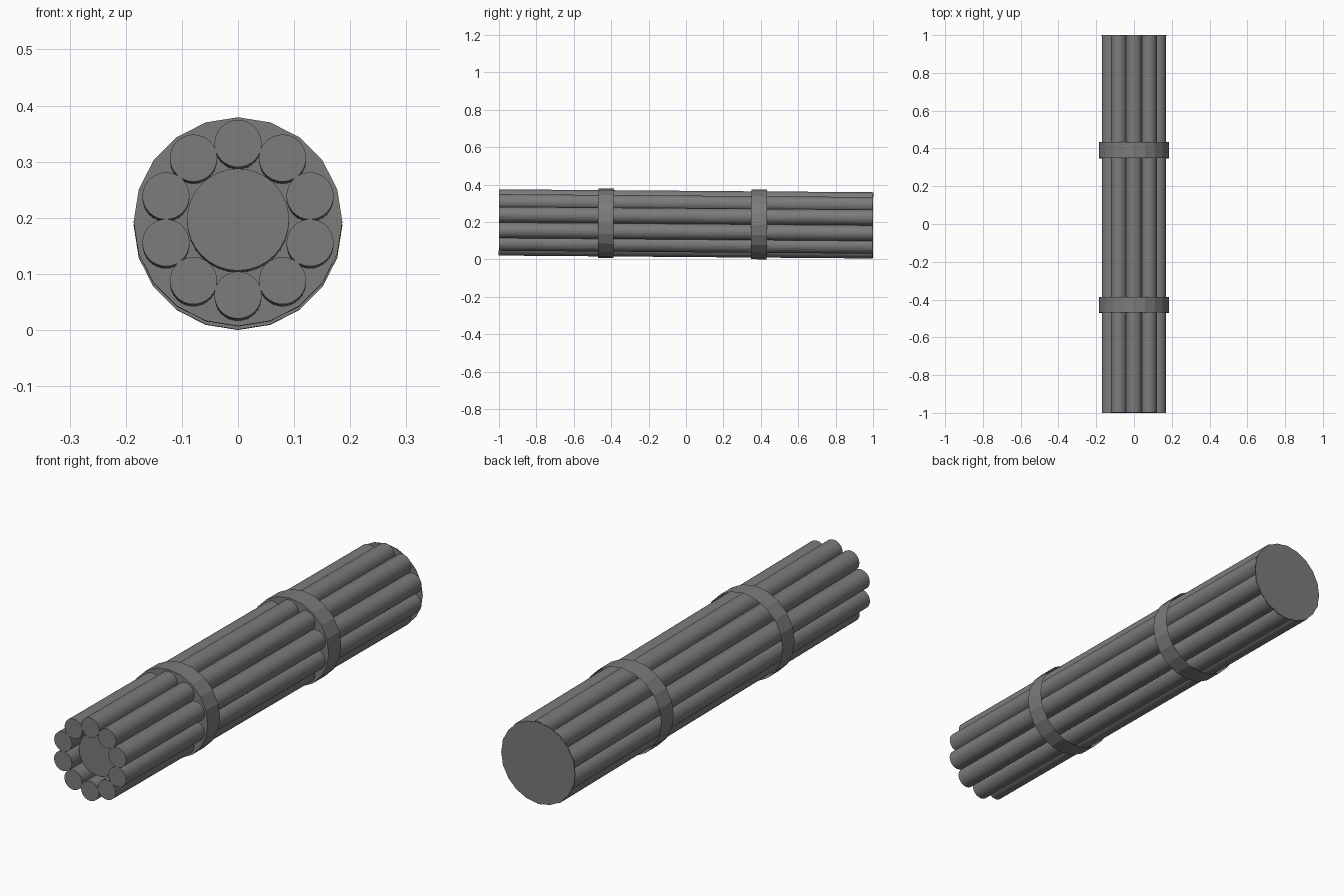
import bpy, bmesh, math
from mathutils import Matrix

if "Cube" in bpy.data.objects:
    bpy.data.objects.remove(bpy.data.objects["Cube"])

# Whole bundle leans slightly down towards the back
BASE = Matrix.Translation((0, 0, 0.1895)) @ Matrix.Rotation(-0.0078, 4, 'X')

# Dark gunmetal shared by every part
dark = bpy.data.materials.new("dark_metal")
dark.diffuse_color = (0.2, 0.2, 0.2, 1)
dark.use_nodes = True
dark.node_tree.nodes["Principled BSDF"].inputs["Base Color"].default_value = dark.diffuse_color


def tube(name, radius, sides, y0, y1, x=0, z=0, open_back=False):
    """Cylinder running from y0 (front) to y1 (back)."""
    bm = bmesh.new()
    bmesh.ops.create_cone(bm, cap_ends=True, cap_tris=False, segments=sides,
                          radius1=radius, radius2=radius, depth=y1 - y0)
    if open_back:
        bm.normal_update()
        back = [f for f in bm.faces if f.normal.z < -0.9]
        bmesh.ops.delete(bm, geom=back, context='FACES_ONLY')
    place = Matrix.Translation((x, (y0 + y1) / 2, z)) @ Matrix.Rotation(math.pi / 2, 4, 'X')
    bm.transform(BASE @ place)
    mesh = bpy.data.meshes.new(name)
    bm.to_mesh(mesh)
    bm.free()
    mesh.materials.append(dark)
    obj = bpy.data.objects.new(name, mesh)
    bpy.context.collection.objects.link(obj)
    return obj


# Central core, slightly recessed at the front
tube("core", 0.091, 32, -0.945, 0.998)

# Ring of ten barrels
for i in range(10):
    a = i * math.tau / 10
    tube(f"barrel_{i + 1}", 0.042, 32, -1.0, 0.998,
         0.135 * math.sin(a), 0.135 * math.cos(a))

# Clamp bands: plate at the front, open at the back
tube("front_band", 0.186, 20, -0.47, -0.387, open_back=True)
tube("rear_band", 0.186, 20, 0.348, 0.433, open_back=True)

# Thin plate closing the back end
tube("back_plate", 0.175, 20, 0.997, 1.0)
